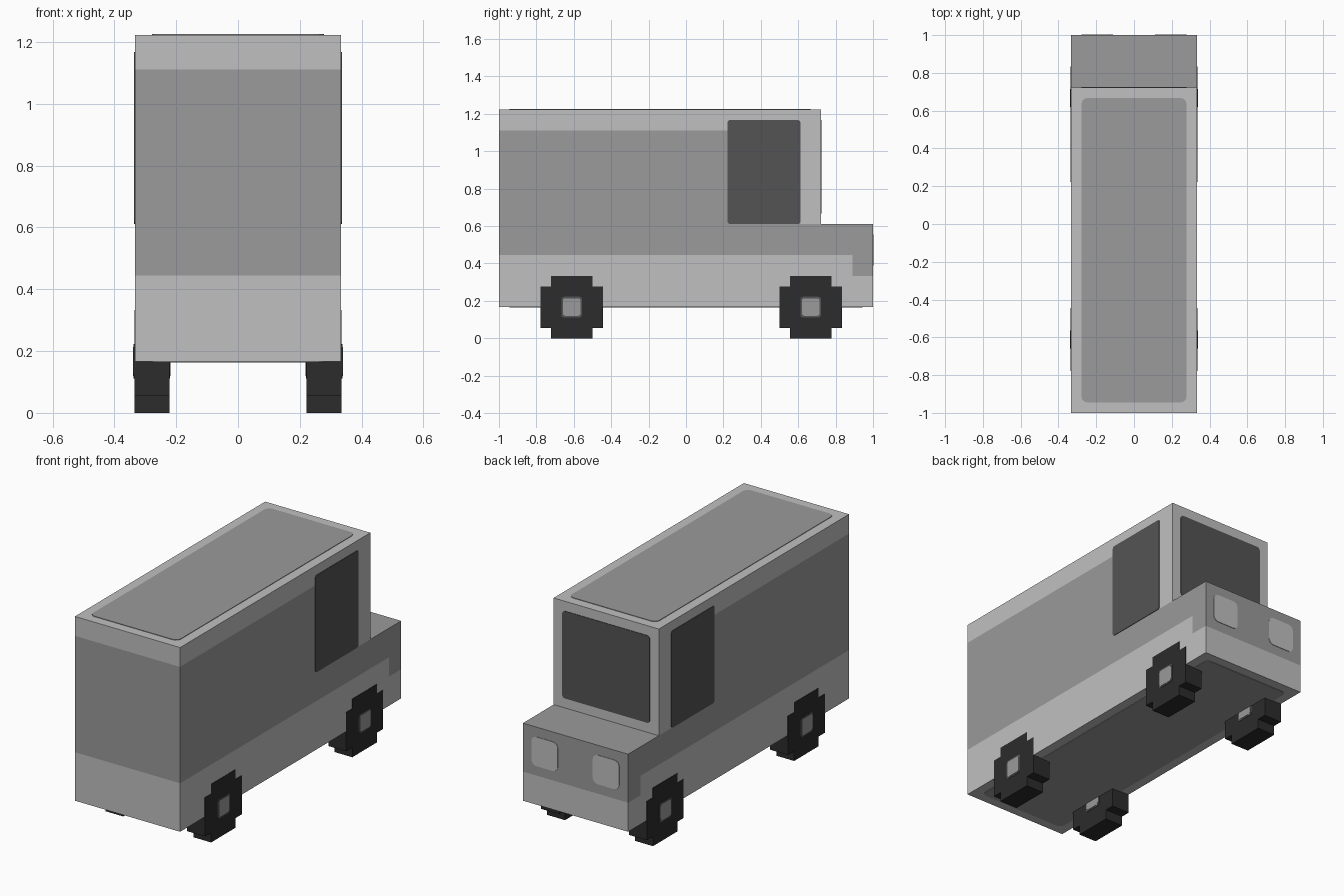
import bpy, bmesh
from mathutils import Vector

if "Cube" in bpy.data.objects:
    bpy.data.objects.remove(bpy.data.objects["Cube"], do_unlink=True)

U = 1 / 18  # the van is laid out on a grid of this unit


def material(name, value):
    m = bpy.data.materials.new(name)
    m.use_nodes = True
    colour = (value, value, value, 1)
    m.diffuse_color = colour
    bsdf = next(n for n in m.node_tree.nodes if n.type == 'BSDF_PRINCIPLED')
    bsdf.inputs["Base Color"].default_value = colour
    return m


LIGHT = material("light grey paint", 0.53)
MID = material("mid grey paint", 0.325)
GLASS = material("dark glass", 0.088)
TYRE = material("black rubber", 0.025)


def finish(bm, name, *mats):
    mesh = bpy.data.meshes.new(name)
    bm.to_mesh(mesh)
    bm.free()
    for m in mats:
        mesh.materials.append(m)
    obj = bpy.data.objects.new(name, mesh)
    bpy.context.collection.objects.link(obj)
    return obj


def prism(points, x0, x1):
    """Extrude a (y, z) outline along x."""
    bm = bmesh.new()
    face = bm.faces.new([bm.verts.new((x0, y, z)) for y, z in points])
    out = bmesh.ops.extrude_face_region(bm, geom=[face], use_keep_orig=True)
    verts = [g for g in out["geom"] if isinstance(g, bmesh.types.BMVert)]
    bmesh.ops.translate(bm, verts=verts, vec=(x1 - x0, 0, 0))
    bmesh.ops.recalc_face_normals(bm, faces=bm.faces[:])
    return bm


def plate(name, lo, hi, axis, mat, radius=0.018):
    """Thin panel with its corners rounded around the given axis."""
    lo, hi = Vector(lo), Vector(hi)
    bm = bmesh.new()
    bmesh.ops.create_cube(bm, size=1)
    for v in bm.verts:
        v.co = Vector([(a + b) / 2 + c * (b - a) for a, b, c in zip(lo, hi, v.co)])
    edges = [e for e in bm.edges
             if all(abs(e.verts[0].co[i] - e.verts[1].co[i]) < 1e-6
                    for i in range(3) if i != axis)]
    bmesh.ops.bevel(bm, geom=edges, offset=radius, segments=3,
                    profile=0.5, affect='EDGES')
    return finish(bm, name, mat)


# --- Body: stepped side outline, cut along the paint lines ---
W = 6 * U
Z0, HOOD, ROOF, CAB = 3 * U, 11 * U, 22 * U, 13 * U
bm = prism([(-1, Z0), (1, Z0), (1, HOOD), (CAB, HOOD), (CAB, ROOF), (-1, ROOF)], -W, W)
cuts = [(2, z * U) for z in (6, 8, 11, 20, 21)]
cuts += [(1, y * U) for y in (-14, 0, 4, 11, 13, 16)]
for axis, at in cuts:
    co, no = Vector(), Vector()
    co[axis], no[axis] = at, 1
    bmesh.ops.bisect_plane(bm, geom=bm.verts[:] + bm.edges[:] + bm.faces[:],
                           plane_co=co, plane_no=no, dist=1e-5)

# Serving hatch recessed into one flank
hatch = []
for f in bm.faces:
    c = f.calc_center_median()
    if c.x < -W + 1e-4 and -14 * U < c.y < 0 and HOOD < c.z < 21 * U:
        hatch.append(f)
out = bmesh.ops.extrude_face_region(bm, geom=hatch)
bmesh.ops.translate(bm, vec=(2 * U, 0, 0),
                    verts=[g for g in out["geom"] if isinstance(g, bmesh.types.BMVert)])
bmesh.ops.recalc_face_normals(bm, faces=bm.faces[:])

# Paint by position and direction: 0 light, 1 mid
for f in bm.faces:
    c, n = f.calc_center_median(), f.normal
    inside = abs(c.x) < W - 1e-4
    if abs(n.x) > 0.5:
        if inside:
            mid = True
        else:
            lower = c.z < (6 if c.y > 16 * U else 8) * U
            pillar = c.y > 11 * U and c.z > HOOD
            mid = not (lower or pillar or c.z > 20 * U)
    elif n.z > 0.5:
        mid = c.y > CAB
    elif n.z < -0.5:
        mid = False
    elif n.y > 0.5:
        if c.y > 0.99:
            mid = c.z > 6 * U
        else:
            mid = c.y < 0 and c.z > 20 * U
    else:
        mid = c.y < -0.99 and 8 * U < c.z < 20 * U
    f.material_index = int(mid)
finish(bm, "van_body", LIGHT, MID)

# --- Panels, glass and lamps ---
T = 0.003
plate("roof_panel", (-5 * U, -17 * U, ROOF - T), (5 * U, 12 * U, ROOF + T), 2, MID, 0.03)
plate("underside_panel", (-5 * U, -17 * U, Z0 - T), (5 * U, 17 * U, Z0 + T), 2, MID, 0.03)
plate("windscreen", (-5 * U, CAB - T, 12 * U), (5 * U, CAB + T, 21 * U), 1, GLASS)

for side, s in (("left", 1), ("right", -1)):
    xa, xb = sorted((s * (W - T), s * (W + T)))
    plate(side + "_cab_window", (xa, 4 * U, HOOD), (xb, 11 * U, 21 * U), 0, GLASS, 0.012)
    xa, xb = sorted((s * 2 * U, s * 5 * U))
    plate(side + "_headlight", (xa, 1 - T, 7 * U), (xb, 1 + T, 10 * U), 1, LIGHT, 0.03)

    # --- Wheels: chunky stepped cross with a square hub on both faces ---
    for end, cy in (("nose", 12 * U), ("tail", -11 * U)):
        name = f"{side}_{end}_wheel"
        a, b = 2 * U, 3 * U
        outline = [(-a, -b), (a, -b), (a, -a), (b, -a), (b, a), (a, a),
                   (a, b), (-a, b), (-a, a), (-b, a), (-b, -a), (-a, -a)]
        x0, x1 = sorted((s * 4 * U, s * (W + 0.002)))
        finish(prism([(cy + y, Z0 + z) for y, z in outline], x0, x1), name, TYRE)
        for suffix, r, t, mat in (("_hub_rim", U, 0.002, GLASS), ("_hub", 0.85 * U, 0.004, MID)):
            plate(name + suffix, (x0 - t, cy - r, Z0 - r), (x1 + t, cy + r, Z0 + r),
                  0, mat, 0.014)
